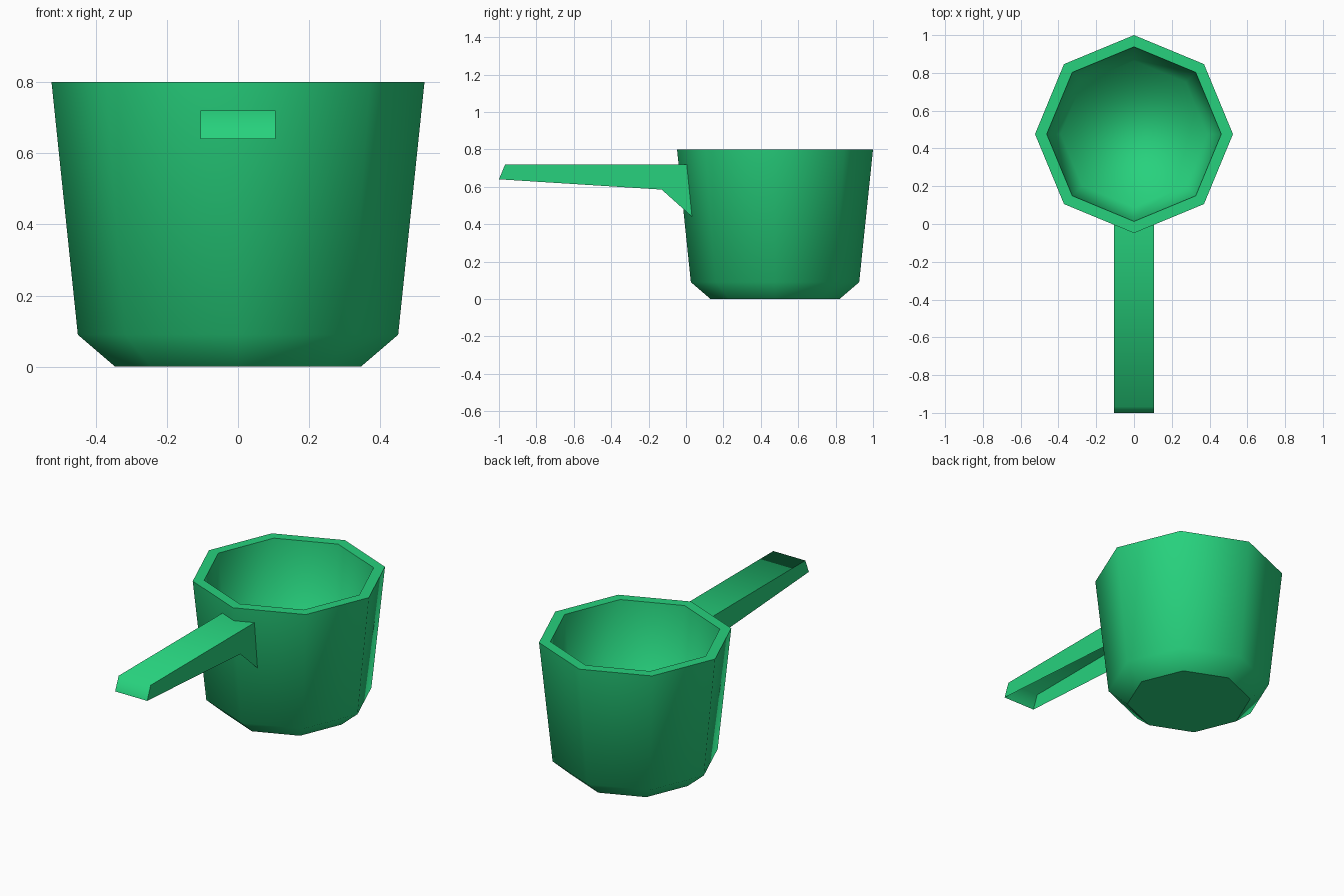
import bpy, bmesh, math

if "Cube" in bpy.data.objects:
    bpy.data.objects.remove(bpy.data.objects["Cube"])

green = bpy.data.materials.new("green plastic")
green.diffuse_color = (0.02, 0.64, 0.205, 1)
green.use_nodes = True
green.node_tree.nodes["Principled BSDF"].inputs["Base Color"].default_value = green.diffuse_color


def finish(bm, name):
    mesh = bpy.data.meshes.new(name)
    bm.to_mesh(mesh)
    bm.free()
    mesh.materials.append(green)
    obj = bpy.data.objects.new(name, mesh)
    bpy.context.collection.objects.link(obj)
    return obj


# Cup: octagonal rings from the base, up the outside, over the rim, down inside
SIDES, CENTRE_Y = 8, 0.476
rings = [(0.345, 0.0), (0.45, 0.09), (0.524, 0.80), (0.462, 0.80), (0.388, 0.09)]
SHARP_RINGS = (0, 2, 3)

bm = bmesh.new()
loops = []
for r, z in rings:
    loops.append([bm.verts.new((r * math.cos(2 * math.pi * i / SIDES),
                                CENTRE_Y + r * math.sin(2 * math.pi * i / SIDES), z))
                  for i in range(SIDES)])
for a, b in zip(loops, loops[1:]):
    for i in range(SIDES):
        j = (i + 1) % SIDES
        bm.faces.new((a[i], a[j], b[j], b[i]))
bm.faces.new(loops[0][::-1])   # underside
bm.faces.new(loops[-1])        # inner floor
for f in bm.faces:
    f.smooth = True
for k in SHARP_RINGS:
    for i in range(SIDES):
        bm.edges.get((loops[k][i], loops[k][(i + 1) % SIDES])).smooth = False
finish(bm, "cup")

# Handle: thin channel, open underneath, with a brace against the cup wall
HALF_W = 0.105
profile = [(0.004, 0.72), (-0.967, 0.72), (-1.0, 0.64), (-0.13, 0.585), (0.032, 0.44)]

bm = bmesh.new()
left, right = ([bm.verts.new((s * HALF_W, y, z)) for y, z in profile] for s in (-1, 1))
bm.faces.new(left)
bm.faces.new(right[::-1])
for i in range(2):             # top and slanted end
    bm.faces.new((left[i], right[i], right[i + 1], left[i + 1]))
bmesh.ops.recalc_face_normals(bm, faces=bm.faces)
top = bm.faces[:] if not hasattr(bm.faces, "ensure_lookup_table") else list(bm.faces)
if top[2].normal.z < 0:
    bmesh.ops.reverse_faces(bm, faces=top)
for f in bm.faces:
    f.smooth = True
for side in (left, right):     # crisp long edges, soft bend into the end
    for i in range(2):
        bm.edges.get((side[i], side[i + 1])).smooth = False
finish(bm, "handle")
